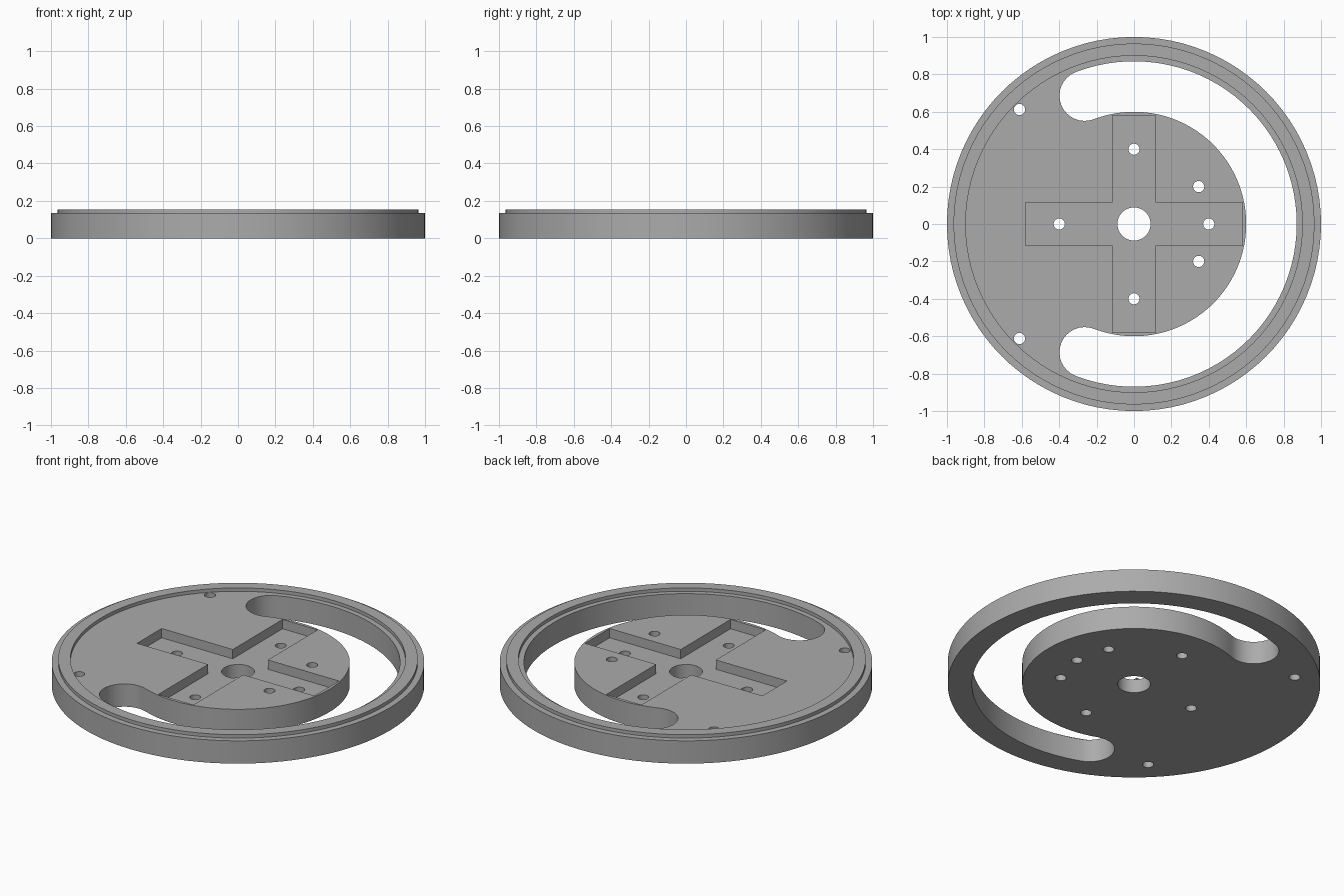
import bpy, bmesh, math

if "Cube" in bpy.data.objects:
    bpy.data.objects.remove(bpy.data.objects["Cube"])

FLOOR, RIM_TOP, RECESS = 0.135, 0.155, 0.08

grey = bpy.data.materials.new("plain grey")
grey.diffuse_color = (0.41, 0.41, 0.41, 1)
grey.use_nodes = True
grey.node_tree.nodes["Principled BSDF"].inputs["Base Color"].default_value = grey.diffuse_color


def circle(r, n, cx=0.0, cy=0.0):
    return [(cx + r * math.cos(2 * math.pi * i / n), cy + r * math.sin(2 * math.pi * i / n))
            for i in range(n)]


def arc(cx, cy, r, a0, a1, n):
    angles = [math.radians(a0 + (a1 - a0) * i / n) for i in range(n + 1)]
    return [(cx + r * math.cos(a), cy + r * math.sin(a)) for a in angles]


def prism_object(name, outlines, z0, z1):
    """Extrude one or more closed 2D outlines from z0 to z1."""
    bm = bmesh.new()
    for pts in outlines:
        lo = [bm.verts.new((x, y, z0)) for x, y in pts]
        hi = [bm.verts.new((x, y, z1)) for x, y in pts]
        bm.faces.new(lo[::-1])
        bm.faces.new(hi)
        for i in range(len(pts)):
            j = (i + 1) % len(pts)
            bm.faces.new((lo[i], lo[j], hi[j], hi[i]))
    return finish(bm, name)


def lathe_object(name, profile, n):
    """Revolve a (radius, z) profile, closing both ends with flat caps."""
    bm = bmesh.new()
    rings = [[bm.verts.new((x, y, z)) for x, y in circle(r, n)] for r, z in profile]
    for a, b in zip(rings, rings[1:]):
        for i in range(n):
            j = (i + 1) % n
            bm.faces.new((a[i], a[j], b[j], b[i]))
    bm.faces.new(rings[0][::-1])
    bm.faces.new(rings[-1])
    return finish(bm, name)


def finish(bm, name):
    bmesh.ops.recalc_face_normals(bm, faces=bm.faces)
    mesh = bpy.data.meshes.new(name)
    bm.to_mesh(mesh)
    bm.free()
    mesh.materials.append(grey)
    obj = bpy.data.objects.new(name, mesh)
    bpy.context.collection.objects.link(obj)
    return obj


# Round plate with a raised lip
plate = lathe_object("round_plate", [(1, 0), (1, FLOOR), (0.965, FLOOR), (0.965, RIM_TOP),
                                     (0.9, RIM_TOP), (0.9, FLOOR)], 96)

# Curved slot with round ends
END, MID, HALF = 111, 0.735, 0.135
ex, ey = MID * math.cos(math.radians(END)), MID * math.sin(math.radians(END))
slot = (arc(0, 0, MID + HALF, -END, END, 60)
        + arc(ex, ey, HALF, END, END + 180, 16)[1:-1]
        + arc(0, 0, MID - HALF, END, -END, 60)
        + arc(ex, -ey, HALF, 180 - END, 360 - END, 16)[1:-1])
slot_cutter = prism_object("slot_cutter", [slot], -0.1, 0.3)

# Cross-shaped recess
w, l = 0.115, 0.581
cross = [(l, -w), (l, w), (w, w), (w, l), (-w, l), (-w, w),
         (-l, w), (-l, -w), (-w, -w), (-w, -l), (w, -l), (w, -w)]
cross_cutter = prism_object("cross_cutter", [cross], RECESS, 0.3)

# Centre bore and screw holes
screws = [(0.4, 0), (-0.4, 0), (0, 0.4), (0, -0.4),
          (0.346, 0.2), (0.346, -0.2), (-0.612, 0.612), (-0.612, -0.612)]
holes = [circle(0.0885, 40)] + [circle(0.03, 20, x, y) for x, y in screws]
hole_cutter = prism_object("hole_cutter", holes, -0.1, 0.3)

# Cut everything out of the plate
bpy.context.view_layer.objects.active = plate
plate.select_set(True)
for cutter in (slot_cutter, cross_cutter, hole_cutter):
    cutter.hide_render = True
    mod = plate.modifiers.new(cutter.name, 'BOOLEAN')
    mod.operation = 'DIFFERENCE'
    mod.solver = 'EXACT'
    mod.object = cutter
    bpy.ops.object.modifier_apply(modifier=mod.name)
    bpy.data.objects.remove(cutter)

bpy.ops.object.shade_smooth_by_angle(angle=math.radians(30))
